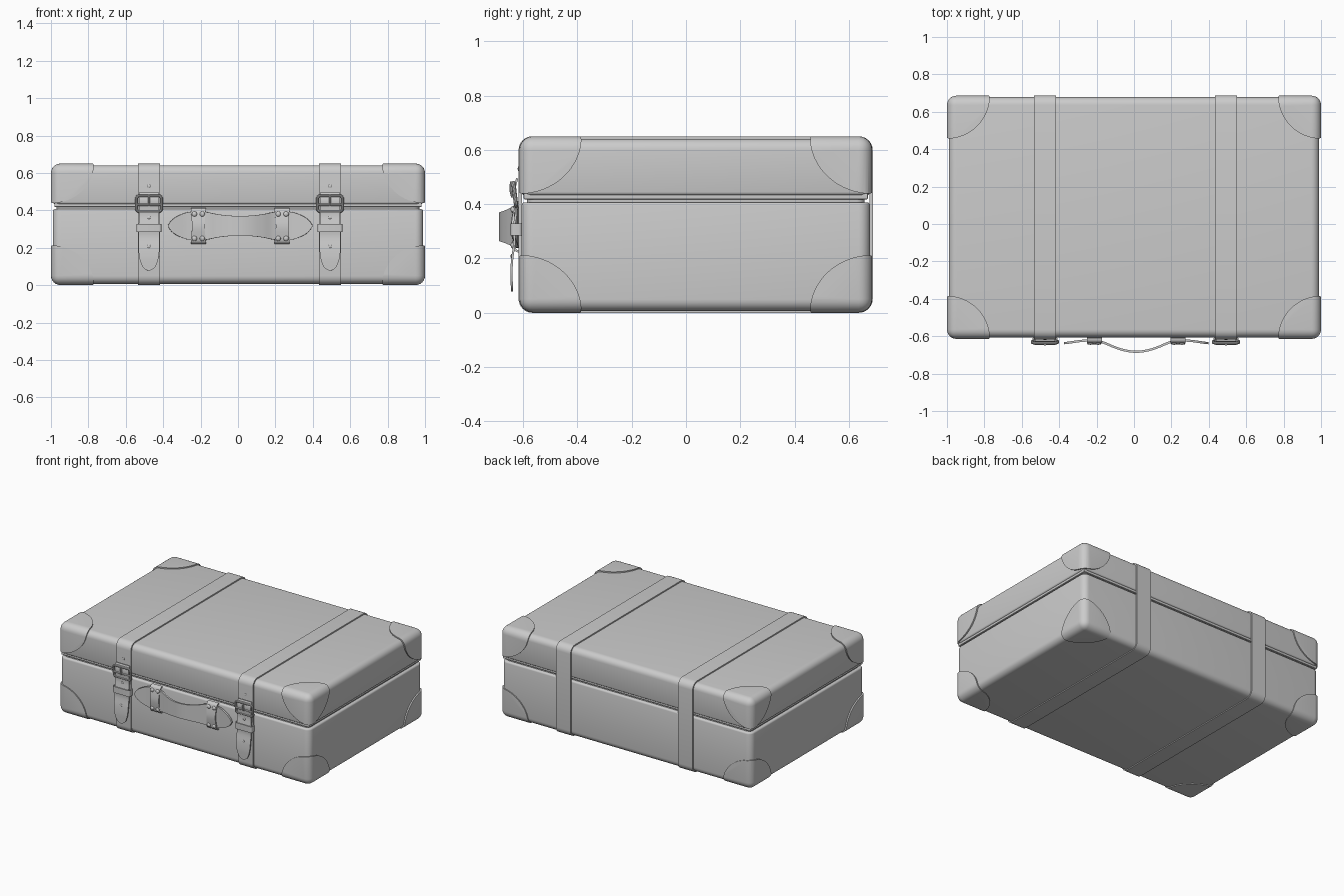
import bpy, bmesh, math
from mathutils import Vector, Matrix

if "Cube" in bpy.data.objects:
    bpy.data.objects.remove(bpy.data.objects["Cube"])

CX = 0.008          # straps and handle sit very slightly right of centre


def finish(ob):
    """Apply modifiers / convert to mesh and shade smooth with sharp edges."""
    bpy.ops.object.select_all(action='DESELECT')
    ob.select_set(True)
    bpy.context.view_layer.objects.active = ob
    bpy.ops.object.convert(target='MESH')
    bpy.ops.object.shade_smooth_by_angle(angle=math.radians(35))
    return ob


def add(name, data):
    ob = bpy.data.objects.new(name, data)
    bpy.context.collection.objects.link(ob)
    return ob


def to_object(name, bm):
    me = bpy.data.meshes.new(name)
    bmesh.ops.recalc_face_normals(bm, faces=bm.faces)
    bm.to_mesh(me)
    bm.free()
    return add(name, me)


def rounded_box(name, lo, hi, r, open_z=None, lip=0.012):
    """Box with rounded edges; the rim at height open_z only gets a small bevel."""
    bm = bmesh.new()
    bmesh.ops.create_cube(bm, size=1)
    for v in bm.verts:
        v.co = Vector([hi[i] if v.co[i] > 0 else lo[i] for i in range(3)])

    def on_rim(e):
        return open_z is not None and all(abs(v.co.z - open_z) < 1e-4 for v in e.verts)
    bmesh.ops.bevel(bm, geom=[e for e in bm.edges if not on_rim(e)], offset=r,
                    offset_type='OFFSET', segments=6, profile=0.5, affect='EDGES')
    if open_z is not None:
        bmesh.ops.bevel(bm, geom=[e for e in bm.edges if on_rim(e)], offset=lip,
                        offset_type='OFFSET', segments=3, profile=0.5, affect='EDGES')
    return to_object(name, bm)


def smooth_path(pts, n=6):
    """Catmull-Rom samples through (u, v, half_width) points."""
    p = [Vector(q) for q in pts]
    p = [2 * p[0] - p[1]] + p + [2 * p[-1] - p[-2]]
    out = []
    for i in range(1, len(p) - 2):
        a, b, c, d = p[i - 1:i + 3]
        for k in range(n):
            t = k / n
            out.append(0.5 * (2 * b + (c - a) * t + (2 * a - 5 * b + 4 * c - d) * t * t
                              + (3 * b - a - 3 * c + d) * t ** 3))
    return out + [p[-2]]


def rrect(u0, u1, v0, v1, r, w, n=6):
    """Closed rounded rectangle as (u, v, half_width) points."""
    out = []
    for k, (u, v) in enumerate(((u1 - r, v1 - r), (u0 + r, v1 - r), (u0 + r, v0 + r), (u1 - r, v0 + r))):
        for i in range(n + 1):
            a = math.pi / 2 * (k + i / n)
            out.append(Vector((u + r * math.cos(a), v + r * math.sin(a), w)))
    return out


def ribbon(name, pts, centre, axis, thick, closed=False):
    """Leather band. axis 'x': path in (y, z), width along x; axis 'z': path in (x, y)."""
    bm = bmesh.new()
    rows = []
    for u, v, w in pts:
        w = max(w, 0.002)
        rows.append([bm.verts.new((centre + s * w, u, v) if axis == 'x' else (u, v, centre + s * w))
                     for s in (-1, 0, 1)])
    for i in range(len(rows) if closed else len(rows) - 1):
        a, b = rows[i], rows[(i + 1) % len(rows)]
        for j in range(2):
            bm.faces.new((a[j], a[j + 1], b[j + 1], b[j]))
    ob = to_object(name, bm)
    m = ob.modifiers.new('thickness', 'SOLIDIFY')
    m.thickness, m.offset = thick, 0
    return finish(ob)


def tube(name, pts, radius, closed=False):
    cu = bpy.data.curves.new(name, 'CURVE')
    cu.dimensions = '3D'
    cu.bevel_depth, cu.bevel_resolution, cu.use_fill_caps = radius, 3, True
    sp = cu.splines.new('POLY')
    sp.points.add(len(pts) - 1)
    for q, p in zip(sp.points, pts):
        q.co = (*p, 1)
    sp.use_cyclic_u = closed
    return finish(add(name, cu))


def stud(name, x, y, z, r, depth):
    bm = bmesh.new()
    bmesh.ops.create_uvsphere(bm, u_segments=16, v_segments=8, radius=1)
    bm.transform(Matrix.Translation((x, y, z)) @ Matrix.Diagonal((r, depth, r, 1)))
    return finish(to_object(name, bm))


# Case: base tray, lid, recessed liner and thin lip in the gap
finish(rounded_box('base', (-0.99, -0.606, 0.007), (0.99, 0.678, 0.407), 0.042, open_z=0.407))
finish(rounded_box('lid', (-0.99, -0.606, 0.433), (0.99, 0.678, 0.641), 0.042, open_z=0.433))
finish(rounded_box('liner', (-0.97, -0.586, 0.38), (0.97, 0.658, 0.46), 0.03, open_z=0.46))
finish(rounded_box('lid_lip', (-0.982, -0.598, 0.418), (0.982, 0.67, 0.440), 0.004))

# Corner caps: a slightly larger shell kept only near the eight corners
LO, HI = (-1, -0.614, 0.001), (1, 0.686, 0.650)
caps = rounded_box('corner_caps', LO, HI, 0.05)
bm = bmesh.new()
for x in (LO[0], HI[0]):
    for y in (LO[1], HI[1]):
        for z in (LO[2], HI[2]):
            bmesh.ops.create_uvsphere(bm, u_segments=48, v_segments=32, radius=1,
                                      matrix=Matrix.Translation((x, y, z)) @ Matrix.Diagonal((0.23, 0.23, 0.212, 1)))
cutter = to_object('cap_cutter', bm)
mod = caps.modifiers.new('keep_corners', 'BOOLEAN')
mod.operation, mod.solver, mod.object = 'INTERSECT', 'EXACT', cutter
finish(caps)
bpy.data.objects.remove(cutter)

# Two straps, each with tail, buckle, keeper and holes
TAIL = [(-0.622, 0.495, 0.054), (-0.632, 0.455, 0.054), (-0.628, 0.41, 0.054), (-0.626, 0.37, 0.054),
        (-0.634, 0.31, 0.055), (-0.632, 0.26, 0.056), (-0.640, 0.20, 0.056), (-0.643, 0.15, 0.052),
        (-0.642, 0.11, 0.040), (-0.641, 0.09, 0.027), (-0.641, 0.078, 0.006)]
for side, s in (('left', -1), ('right', 1)):
    x = CX + s * 0.484
    ribbon(side + '_strap', rrect(-0.611, 0.682, 0.006, 0.644, 0.045, 0.058), x, 'x', 0.012, True)
    ribbon(side + '_strap_tail', smooth_path(TAIL), x, 'x', 0.008)
    ribbon(side + '_keeper', rrect(x - 0.064, x + 0.064, -0.643, -0.606, 0.01, 0.022), 0.306, 'z', 0.006, True)
    # buckle frame leans outward at the top
    frame = [(u, -0.630 - 0.12 * (v - 0.43), v) for u, v, _ in rrect(x - 0.067, x + 0.067, 0.394, 0.478, 0.016, 0)]
    tube(side + '_buckle', frame, 0.008, True)
    tube(side + '_buckle_bar', [(x - 0.067, -0.634, 0.43), (x + 0.067, -0.634, 0.43)], 0.006)
    tube(side + '_buckle_prong', [(x, -0.638, 0.425), (x, -0.645, 0.45), (x, -0.643, 0.484)], 0.006)
    for i, (y, z) in enumerate(((-0.617, 0.53), (-0.631, 0.362), (-0.643, 0.208))):
        stud(f'{side}_strap_hole_{i}', x, y, z, 0.009, 0.003)

# Carrying handle: leaf-ended band bowed outward
HALF = [(0.06, -0.676, 0.055), (0.12, -0.657, 0.062), (0.17, -0.636, 0.072), (0.22, -0.624, 0.078),
        (0.28, -0.624, 0.073), (0.33, -0.630, 0.055), (0.365, -0.635, 0.032), (0.386, -0.637, 0.004)]
path = [(-u, v, w) for u, v, w in reversed(HALF)] + [(0, -0.683, 0.053)] + HALF
ribbon('handle', [(u + CX + 0.004, v, w) for u, v, w in smooth_path(path)], 0.317, 'z', 0.012)

# Handle brackets with four rivets each
ARCH = [(-0.608, 0.408, 0.040), (-0.628, 0.400, 0.040), (-0.636, 0.365, 0.037), (-0.641, 0.315, 0.034),
        (-0.636, 0.267, 0.037), (-0.628, 0.232, 0.040), (-0.608, 0.224, 0.040)]
for side, s in (('left', -1), ('right', 1)):
    x = CX + 0.004 + s * 0.224
    ribbon(side + '_handle_bracket', smooth_path(ARCH), x, 'x', 0.008)
    for i, (dx, z) in enumerate(((-1, 0.380), (1, 0.380), (-1, 0.250), (1, 0.250))):
        stud(f'{side}_rivet_{i}', x + dx * 0.021, -0.637, z, 0.014, 0.009)
